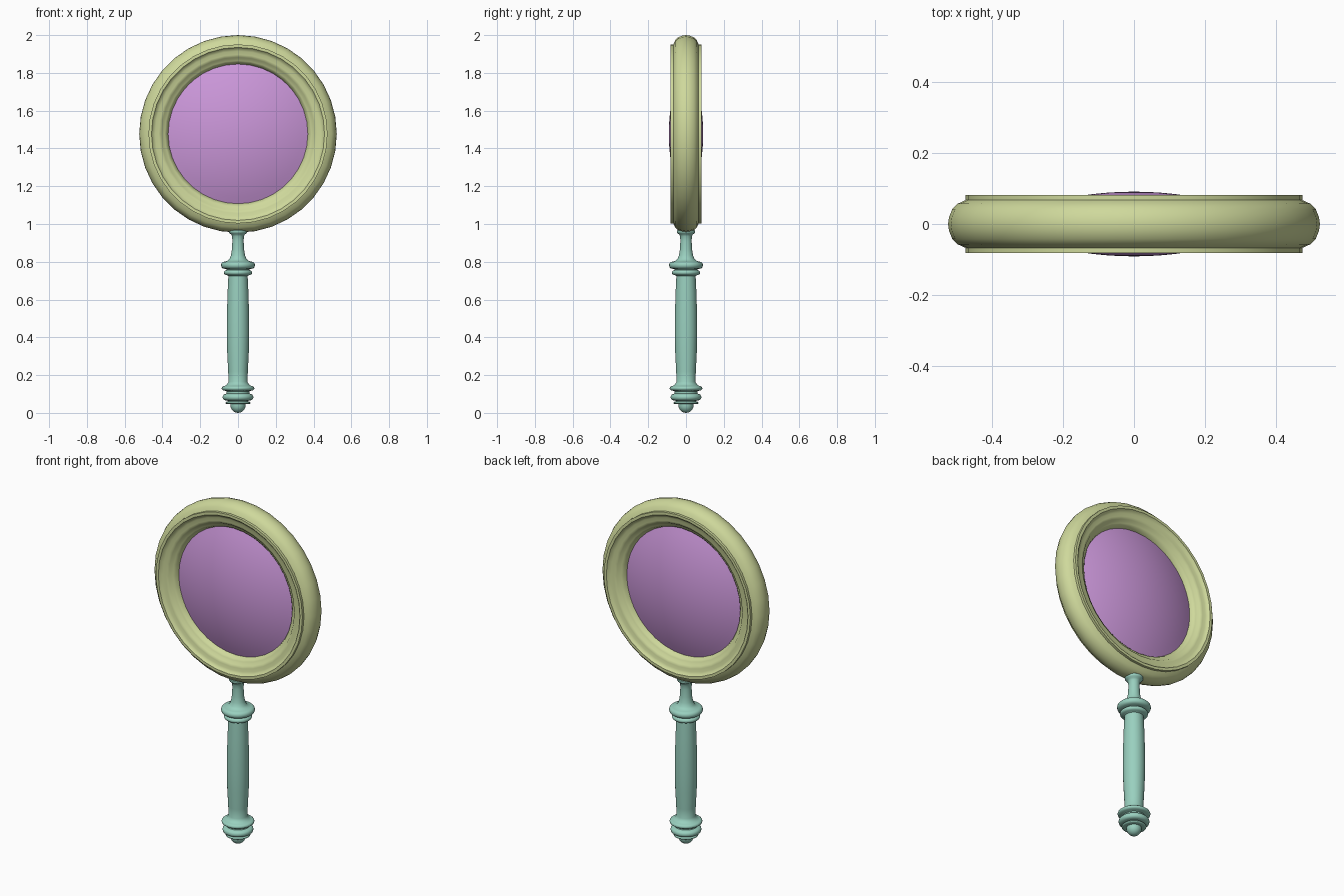
import bpy, bmesh, math
from mathutils import Matrix

if "Cube" in bpy.data.objects:
    bpy.data.objects.remove(bpy.data.objects["Cube"])

HEAD_Z = 1.477


def material(name, color):
    m = bpy.data.materials.new(name)
    m.diffuse_color = (*color, 1)
    m.use_nodes = True
    m.node_tree.nodes["Principled BSDF"].inputs["Base Color"].default_value = m.diffuse_color
    return m


def lathe(name, profile, segments, mat, closed=False, upright=True, angle=40):
    """Spin (radius, axial) points about z; upright=False turns the axis to y."""
    bm = bmesh.new()
    verts = [bm.verts.new((r, 0, h)) for r, h in profile]
    edges = [bm.edges.new(p) for p in zip(verts, verts[1:])]
    if closed:
        edges.append(bm.edges.new((verts[-1], verts[0])))
    bmesh.ops.spin(bm, geom=verts + edges, axis=(0, 0, 1), cent=(0, 0, 0),
                   angle=2 * math.pi, steps=segments, use_merge=True)
    bmesh.ops.remove_doubles(bm, verts=bm.verts, dist=1e-5)
    if not upright:
        bm.transform(Matrix.Translation((0, 0, HEAD_Z)) @ Matrix.Rotation(math.pi / 2, 4, 'X'))
    bmesh.ops.recalc_face_normals(bm, faces=bm.faces)
    mesh = bpy.data.meshes.new(name)
    bm.to_mesh(mesh)
    bm.free()
    obj = bpy.data.objects.new(name, mesh)
    bpy.context.collection.objects.link(obj)
    mesh.materials.append(mat)
    bpy.ops.object.select_all(action='DESELECT')
    obj.select_set(True)
    bpy.context.view_layer.objects.active = obj
    bpy.ops.object.shade_smooth_by_angle(angle=math.radians(angle))
    return obj


def bead(radius, z, half, depth):
    """Rounded turned ring as a run of profile points."""
    return [(radius - depth * (1 - math.cos(a)), z + half * math.sin(a))
            for a in [math.radians(d) for d in (-90, -60, -30, 0, 30, 60, 90)]]


green = material("frame_green", (0.62, 0.69, 0.33))
purple = material("lens_purple", (0.60, 0.31, 0.70))
teal = material("handle_teal", (0.32, 0.63, 0.52))

# Frame: half profile from outer rim to inner lip, mirrored front to back
half = [(0.523, 0.0), (0.520, 0.020), (0.511, 0.042), (0.496, 0.057), (0.474, 0.067),
        (0.474, 0.082), (0.458, 0.082), (0.452, 0.074), (0.438, 0.066), (0.420, 0.066),
        (0.406, 0.060), (0.399, 0.050), (0.388, 0.047), (0.378, 0.038), (0.370, 0.020),
        (0.365, 0.0)]
lathe("frame", half + [(r, -h) for r, h in half[-2:0:-1]], 36, green,
      closed=True, upright=False)

# Lens: two shallow domes meeting inside the frame
edge, rim, apex = 0.372, 0.018, 0.091
sag = apex - rim
R = (edge ** 2 + sag ** 2) / (2 * sag)
dome = []
for i in range(11):
    r = edge * i / 10
    dome.append((r, apex - R + math.sqrt(R * R - r * r)))
lathe("lens", dome + [(r, -h) for r, h in reversed(dome)], 48, purple, upright=False)

# Handle: turned profile from the bottom knob to the collar under the frame
knob = [(0.040 * math.sin(math.radians(d)), 0.040 - 0.040 * math.cos(math.radians(d)))
        for d in range(0, 91, 15)]
profile = (knob + [(0.040, 0.046)]
           + bead(0.066, 0.053, 0.007, 0.012) + [(0.054, 0.064)]
           + bead(0.082, 0.083, 0.017, 0.016) + [(0.060, 0.103), (0.060, 0.114)]
           + bead(0.087, 0.130, 0.012, 0.015)
           + [(0.058, 0.150), (0.050, 0.165), (0.052, 0.22), (0.057, 0.32), (0.059, 0.42),
              (0.058, 0.54), (0.055, 0.64), (0.051, 0.725)]
           + bead(0.075, 0.743, 0.013, 0.014) + [(0.060, 0.760)]
           + bead(0.090, 0.782, 0.019, 0.018)
           + [(0.055, 0.805), (0.045, 0.815), (0.037, 0.835), (0.032, 0.865), (0.030, 0.91),
              (0.031, 0.935), (0.036, 0.945), (0.045, 0.951), (0.049, 0.958), (0.048, 0.965),
              (0.040, 0.972), (0.0, 0.975)])
lathe("handle", profile, 32, teal)
